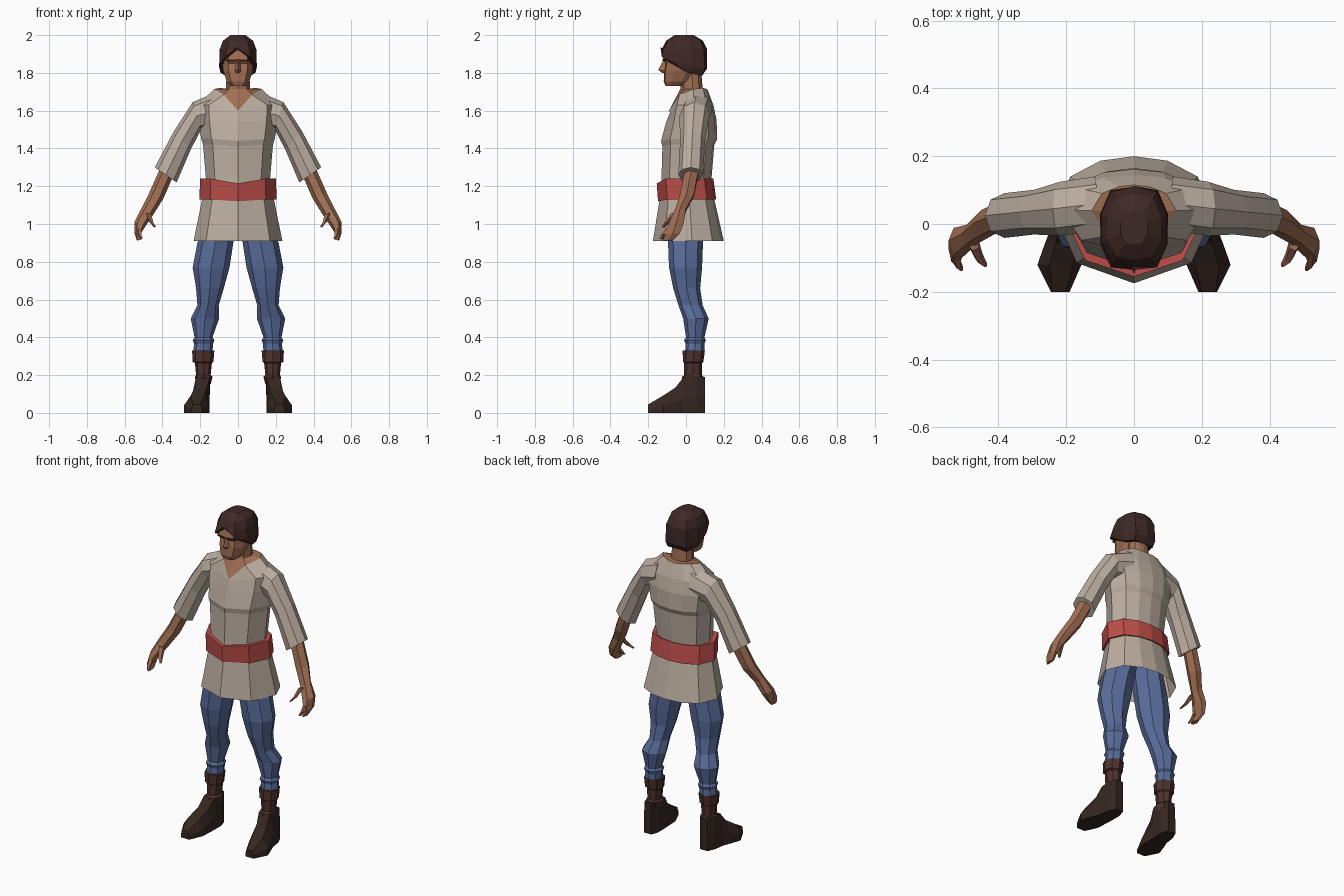
import bpy, bmesh, math
from mathutils import Vector


def material(name, rgb):
    m = bpy.data.materials.new(name)
    m.diffuse_color = (*rgb, 1)
    return m


CLOTH = material("linen", (0.50, 0.42, 0.35))
RED = material("red_cloth", (0.50, 0.075, 0.065))
BLUE = material("blue_cloth", (0.10, 0.155, 0.33))
SKIN = material("skin", (0.35, 0.155, 0.085))
HAIR = material("dark_hair", (0.05, 0.022, 0.018))
BOOT = material("dark_leather", (0.036, 0.02, 0.014))
SHAFT = material("brown_leather", (0.08, 0.032, 0.027))


def loft(name, rings, mat, mirror=False, caps=(True, True)):
    """Skin a list of equal-length rings with flat quads."""
    bm = bmesh.new()
    vs = [[bm.verts.new(p) for p in r] for r in rings]
    n = len(vs[0])
    for a, b in zip(vs, vs[1:]):
        for i in range(n):
            bm.faces.new((a[i], a[(i + 1) % n], b[(i + 1) % n], b[i]))
    if caps[0]:
        bm.faces.new(vs[0][::-1])
    if caps[1]:
        bm.faces.new(vs[-1])
    bmesh.ops.recalc_face_normals(bm, faces=bm.faces)
    me = bpy.data.meshes.new(name)
    bm.to_mesh(me)
    bm.free()
    me.materials.append(mat)
    ob = bpy.data.objects.new(name, me)
    bpy.context.collection.objects.link(ob)
    if mirror:
        ob.modifiers.new("Mirror", 'MIRROR').use_mirror_merge = False
    return ob


def symmetric(half):
    """Close a front-to-back half outline across x = 0."""
    return half + [(-x, y, z) for x, y, z in half[-2:0:-1]]


BODY = [(0, -1), (.72, -.68), (1, .1), (.8, .68), (.42, .93), (0, 1)]
HEAD = [(0, -1), (.62, -.93), (1, -.4), (1, .3), (.7, .85), (0, 1)]


def band(rx, yf, yb, z, dip=0.0, shape=BODY):
    """Horizontal body ring; dip lowers the front centre point."""
    c, h = (yf + yb) / 2, (yb - yf) / 2
    return symmetric([(x * rx, c + y * h, z - (dip if i == 0 else 0))
                      for i, (x, y) in enumerate(shape)])


def limb(p, q, r, n=8):
    """Limb ring spanning p to q, with half depth r along y."""
    p, q = Vector(p), Vector(q)
    c, u = (p + q) / 2, (p - q) / 2
    return [c + u * math.cos(t) + Vector((0, r, 0)) * math.sin(t)
            for t in (2 * math.pi * i / n for i in range(n))]


def oval(x0, x1, y0, y1, z):
    return limb((x1, (y0 + y1) / 2, z), (x0, (y0 + y1) / 2, z), (y1 - y0) / 2)


# Tunic with open hem and V neck
collar = symmetric([(0, -.09, 1.60), (.075, -.035, 1.685), (.125, .04, 1.715),
                    (.095, .09, 1.72), (.045, .11, 1.715), (0, .115, 1.71)])
loft("tunic", [band(.235, -.175, .20, .91), band(.19, -.14, .15, 1.13),
               band(.17, -.13, .135, 1.24), band(.185, -.125, .15, 1.42, .01),
               band(.195, -.132, .165, 1.45, .01), band(.21, -.105, .162, 1.55, .01),
               band(.215, -.085, .145, 1.63, .04), collar],
     CLOTH, caps=(False, False))

# Sash
loft("sash", [band(.165, -.12, .13, 1.235, .02), band(.20, -.155, .145, 1.24, .025),
              band(.205, -.148, .16, 1.13, .01), band(.18, -.13, .14, 1.135)], RED)

# Sleeves
loft("sleeve", [limb((.11, .06, 1.70), (.12, .06, 1.5), .08),
                limb((.24, .045, 1.645), (.195, .045, 1.50), .08),
                limb((.34, .035, 1.49), (.25, .035, 1.395), .066),
                limb((.44, .025, 1.30), (.325, .025, 1.22), .066),
                limb((.42, .025, 1.285), (.345, .025, 1.235), .045)], CLOTH, True)

# Forearm and hand
loft("forearm_and_hand", [limb((.41, .03, 1.30), (.345, .03, 1.25), .042, 6),
                          limb((.47, .005, 1.165), (.395, .005, 1.135), .042, 6),
                          limb((.51, -.03, 1.085), (.445, -.03, 1.055), .032, 6),
                          limb((.548, -.05, 1.01), (.485, -.055, .995), .046, 6),
                          limb((.548, -.07, .95), (.515, -.075, .95), .045, 6),
                          limb((.535, -.095, .912), (.51, -.10, .918), .03, 6)], SKIN, True)
loft("thumb", [limb((.49, -.06, 1.06), (.455, -.06, 1.05), .02, 5),
               limb((.47, -.10, 1.01), (.445, -.095, 1.005), .016, 5),
               limb((.443, -.122, .982), (.433, -.12, .985), .007, 5)], SKIN, True)
loft("index_finger", [limb((.54, -.085, .98), (.505, -.085, .975), .018, 5),
                      limb((.533, -.115, .945), (.51, -.115, .945), .015, 5),
                      limb((.515, -.132, .92), (.503, -.132, .923), .008, 5)], SKIN, True)

# Trouser legs with rolled cuffs
loft("trouser_leg", [oval(*s) for s in (
    (.002, .17, -.10, .10, 1.03), (.025, .215, -.095, .09, .90),
    (.045, .24, -.09, .085, .77), (.075, .222, -.068, .075, .66),
    (.102, .215, -.04, .088, .57), (.10, .25, -.015, .12, .50),
    (.135, .23, 0, .098, .40), (.125, .24, -.01, .105, .385),
    (.132, .232, -.002, .097, .365), (.135, .238, -.005, .097, .32))], BLUE, True)

# Boot shafts with stepped wraps
loft("boot_shaft", [oval(*s) for s in (
    (.125, .243, -.018, .10, .33), (.130, .24, -.016, .092, .27),
    (.138, .228, -.01, .086, .265), (.145, .222, -.01, .085, .20),
    (.135, .228, -.022, .095, .19), (.145, .222, -.015, .09, .15))], SHAFT, True)


# Feet: sections from heel to toe
def foot_section(y, x0, x1, h, t0, t1):
    return [(x0, y, 0), (x1, y, 0), (x1, y, h * .45), (t1, y, h), (t0, y, h), (x0, y, h * .45)]


loft("foot", [foot_section(*s) for s in (
    (.10, .165, .215, .19, .165, .21), (.055, .15, .235, .195, .145, .223),
    (-.012, .15, .245, .19, .15, .222), (-.055, .152, .262, .135, .165, .23),
    (-.12, .155, .285, .092, .18, .25), (-.20, .19, .245, .045, .20, .24))], BOOT, True)

# Neck filling the collar opening
loft("neck", [collar, band(.065, -.03, .088, 1.715), band(.058, -.03, .08, 1.82)],
     SKIN, caps=(False, True))

# Face
loft("face", [band(.04, -.108, -.02, 1.73, shape=HEAD), band(.06, -.118, .03, 1.755, shape=HEAD),
              band(.078, -.115, .065, 1.81, shape=HEAD), band(.082, -.108, .075, 1.85, shape=HEAD),
              band(.08, -.124, .08, 1.87, shape=HEAD), band(.07, -.105, .07, 1.95, shape=HEAD)], SKIN)
loft("nose", [[(-.009, -.105, 1.865), (.009, -.105, 1.865), (0, -.122, 1.865)],
              [(-.019, -.108, 1.81), (.019, -.108, 1.81), (0, -.147, 1.815)],
              [(-.012, -.108, 1.797), (.012, -.108, 1.797), (0, -.125, 1.80)]], SKIN)
loft("eyebrow", [[(x, y, z) for y, z in ((-.10, 1.862), (-.126 + x * .15, 1.862),
                                        (-.126 + x * .15, 1.872), (-.10, 1.872))]
                 for x in (.014, .058)], HAIR, True)

# Hair cap with parted fringe
fringe = symmetric([(0, -.112, 1.925), (.07, -.112, 1.87), (.094, -.055, 1.845),
                    (.092, .01, 1.80), (.065, .085, 1.785), (0, .085, 1.785)])
loft("hair", [fringe,
              symmetric([(0, -.135, 1.935), (.068, -.128, 1.885), (.099, -.06, 1.86),
                         (.10, .03, 1.83), (.07, .10, 1.82), (0, .11, 1.82)]),
              band(.097, -.128, .112, 1.925, shape=HEAD),
              band(.08, -.105, .09, 1.97, shape=HEAD),
              band(.04, -.06, .04, 2.0, shape=HEAD)], HAIR)
